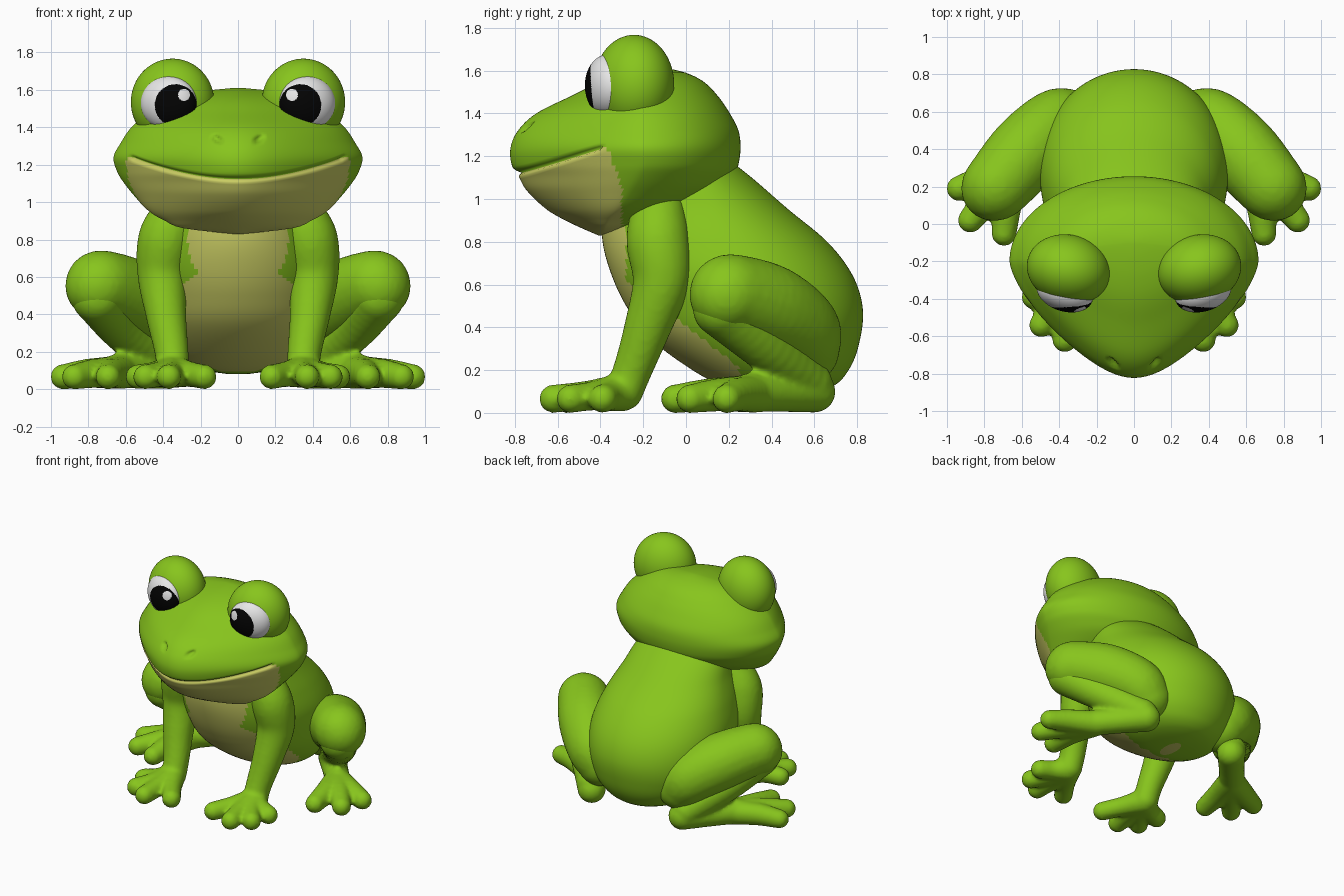
import bpy, bmesh
from math import sin, cos, pi, hypot
from mathutils import Matrix, Vector

cube = bpy.data.objects.get("Cube")
if cube:
    bpy.data.objects.remove(cube, do_unlink=True)


def material(name, rgb):
    m = bpy.data.materials.new(name)
    m.use_nodes = True
    m.diffuse_color = (*rgb, 1)
    shader = m.node_tree.nodes["Principled BSDF"]
    shader.inputs["Base Color"].default_value = (*rgb, 1)
    shader.inputs["Roughness"].default_value = 0.6
    return m


GREEN = material("leaf green", (0.245, 0.56, 0.012))
CREAM = material("belly olive cream", (0.59, 0.61, 0.125))
WHITE = material("eye white", (0.83, 0.83, 0.83))
BLACK = material("pupil black", (0.001, 0.001, 0.001))


def finish(name, bm, mats):
    mesh = bpy.data.meshes.new(name)
    bm.to_mesh(mesh)
    bm.free()
    for m in mats:
        mesh.materials.append(m)
    mesh.shade_smooth()
    obj = bpy.data.objects.new(name, mesh)
    bpy.context.collection.objects.link(obj)
    return obj


def mirror(obj):
    obj.modifiers.new("Mirror", 'MIRROR').use_mirror_merge = False


def profile(rows, z):
    """Smoothly interpolate (z, front, back, mid, half width) rows at a height."""
    last = len(rows) - 1
    k = 0
    while k < last - 1 and z > rows[k + 1][0]:
        k += 1

    def slope(i, c):
        a, b = rows[max(i - 1, 0)], rows[min(i + 1, last)]
        return (b[c] - a[c]) / (b[0] - a[0])

    h = rows[k + 1][0] - rows[k][0]
    t = min(max((z - rows[k][0]) / h, 0), 1)
    out = []
    for c in range(1, 5):
        p, q = rows[k][c], rows[k + 1][c]
        m, n = slope(k, c) * h, slope(k + 1, c) * h
        out.append(p + t * m + t * t * (3 * (q - p) - 2 * m - n)
                   + t ** 3 * (2 * (p - q) + m + n))
    return out


def loft(name, rows, mats, paint, levels, sides, pinch=0, lift=None, detail=None):
    """Stack of egg-shaped slices; lift bends the slices, detail carves the skin."""
    bm = bmesh.new()
    low, high = rows[0][0], rows[-1][0]
    rings = []
    for j in range(levels + 1):
        level = low + (high - low) * j / levels
        ring = []
        for i in range(sides):
            a = 2 * pi * i / sides
            c, s = cos(a), sin(a)
            squeeze = 1 - pinch * abs(s) ** 1.3 if s < 0 else 1
            z = level + (lift(c * squeeze, s, level) if lift else 0)
            front, back, mid, width = profile(rows, z)
            p = Vector((width * c * squeeze,
                        mid + s * (back - mid if s > 0 else mid - front), z))
            if detail and s < 0:
                detail(p, j)
            ring.append(bm.verts.new(p))
        rings.append(ring)
    for j in range(levels):
        for i in range(sides):
            n = (i + 1) % sides
            f = bm.faces.new((rings[j][i], rings[j][n], rings[j + 1][n], rings[j + 1][i]))
            f.material_index = int(paint(f.calc_center_median(), j))
    bm.faces.new(rings[0][::-1]).material_index = 1
    bm.faces.new(rings[-1])
    return finish(name, bm, mats)


def ellipsoid(name, center, radii, yaw, mats, detail, paint=None):
    """Ellipsoid turned outward, mirrored to the other side."""
    bm = bmesh.new()
    mat = (Matrix.Translation(center) @ Matrix.Rotation(yaw, 4, 'Z')
           @ Matrix.Diagonal((*radii, 1)))
    bmesh.ops.create_icosphere(bm, subdivisions=detail, radius=1, matrix=mat)
    if paint:
        for f in bm.faces:
            f.material_index = paint(f.calc_center_median())
    mirror(finish(name, bm, mats))


# Unit ball reused along every limb
ball = bmesh.new()
bmesh.ops.create_icosphere(ball, subdivisions=3, radius=1)
ball.verts.index_update()
BALL_POINTS = [v.co.copy() for v in ball.verts]
BALL_FACES = [[v.index for v in f.verts] for f in ball.faces]
ball.free()


def limb(name, paths):
    """Balls strung closely along (x, y, z, radius) points, fused into one skin."""
    bm = bmesh.new()
    steps = 6
    for path in paths:
        pts = [Vector(p) for p in path]
        pts = [2 * pts[0] - pts[1]] + pts + [2 * pts[-1] - pts[-2]]
        for k in range(1, len(pts) - 2):
            a, b, c, d = pts[k - 1:k + 3]
            for i in range(steps + 1):
                t = i / steps
                q = b + 0.5 * t * (c - a + t * (2 * a - 5 * b + 4 * c - d
                                                + t * (3 * (b - c) + d - a)))
                verts = [bm.verts.new(q.xyz + co * q.w) for co in BALL_POINTS]
                for face in BALL_FACES:
                    bm.faces.new([verts[n] for n in face])
    obj = finish(name, bm, [GREEN])
    skin = obj.modifiers.new("Fuse", 'REMESH')
    skin.mode = 'VOXEL'
    skin.voxel_size = 0.016
    skin.use_smooth_shade = True
    soft = obj.modifiers.new("Soften", 'SMOOTH')
    soft.factor = 0.5
    soft.iterations = 4
    mirror(obj)


# Body with a pale belly
body_rows = [
    (.08, .3, .5, .4, .05), (.11, .2, .66, .4, .24), (.2, .03, .76, .4, .38),
    (.35, -.17, .815, .36, .47), (.5, -.28, .825, .32, .5), (.65, -.35, .775, .26, .5),
    (.8, -.39, .66, .2, .46), (.95, -.39, .48, .12, .4), (1.13, -.34, .27, 0, .33),
    (1.25, -.25, .1, -.1, .2)]
loft("body", body_rows, [GREEN, CREAM],
     lambda c, j: c.y < -.28 + min(.53, 1.3 * max(0, .62 - c.z)), 75, 128)

# Head with a smiling mouth groove, pale jaw and nostrils
head_rows = [
    (.83, -.41, -.36, -.38, .03), (.86, -.48, -.29, -.38, .29), (.9, -.565, -.15, -.36, .39),
    (.95, -.65, .01, -.32, .475), (1.04, -.745, .17, -.26, .56), (1.11, -.785, .225, -.22, .615),
    (1.16, -.815, .245, -.2, .645), (1.24, -.82, .255, -.2, .665),
    (1.32, -.785, .245, -.2, .625), (1.4, -.7, .205, -.2, .57),
    (1.48, -.54, .15, -.2, .48), (1.55, -.39, .08, -.17, .36), (1.59, -.25, 0, -.12, .22),
    (1.61, -.12, -.08, -.1, .03)]
LEVELS = 80
MOUTH_ROW = 30
MOUTH_Z = .83 + .78 * MOUTH_ROW / LEVELS
SMILE = .57


def smile_lift(x, s, level):
    fade = cos(pi / 2 * min(1, abs(level - MOUTH_Z) / .28)) ** 2
    side = min(1, (x * .655 / SMILE) ** 2) if s < 0 else x * x
    return .12 * side * fade


def carve_face(p, j):
    # mouth groove
    if abs(p.x) < SMILE:
        depth = {0: .025, 1: .008}.get(abs(j - MOUTH_ROW), 0)
        p.y += depth
        p.x *= 1 - depth
    # slanted nostrils
    u, v = abs(p.x) - .11, p.z - 1.335
    d = hypot(.8 * u + .6 * v, 1.6 * (.8 * v - .6 * u))
    p.y += .03 * max(0, 1 - (d / .036) ** 2)


loft("head", head_rows, [GREEN, CREAM],
     lambda c, j: j < MOUTH_ROW and c.y < -.3 - .35 * max(0, c.z - 1.05),
     LEVELS, 180, .4, smile_lift, carve_face)


# Eyes
def eye_paint(c):
    if hypot(c.x - .289, c.z - 1.573) < .032:
        return 0
    return int(hypot(c.x - .333, c.z - 1.518) < .112)


ellipsoid("eye_bulges", (.35, -.243, 1.535), (.225, .185, .232), .25, [GREEN], 5)
ellipsoid("eyeballs", (.37, -.367, 1.53), (.154, .1, .145), .3, [WHITE, BLACK], 6, eye_paint)

# Front legs with four fingers
fingers = [[(.35, -.3, .095, .09), ((x + .34) / 2, (y - .32) / 2, .08, .07), (x, y, .066, .067)]
           for x, y in ((.535, -.39), (.495, -.54), (.37, -.62), (.18, -.56))]
limb("front_legs", [[
    (.33, -.13, .93, .13), (.385, -.13, .8, .15), (.405, -.115, .62, .135),
    (.385, -.18, .4, .11), (.355, -.25, .2, .092), (.35, -.29, .1, .09)]] + fingers)

# Thighs
limb("thighs", [[
    (.34, .55, .3, .17), (.42, .53, .39, .19), (.57, .39, .49, .205),
    (.72, .22, .555, .187), (.75, .19, .55, .175)]])

# Shins and feet with three toes
toes = [[(.62, .33, .09, .09), ((x + .65) / 2, (y + .3) / 2, .085, .08), (x, y, .066, .068)]
        for x, y in ((.935, .19), (.875, .02), (.695, -.05))]
limb("shins_and_feet", [
    [(.75, .17, .49, .14), (.61, .37, .315, .12), (.41, .58, .14, .105)],
    [(.39, .6, .1, .1), (.52, .45, .095, .092), (.65, .3, .095, .092)]] + toes)
